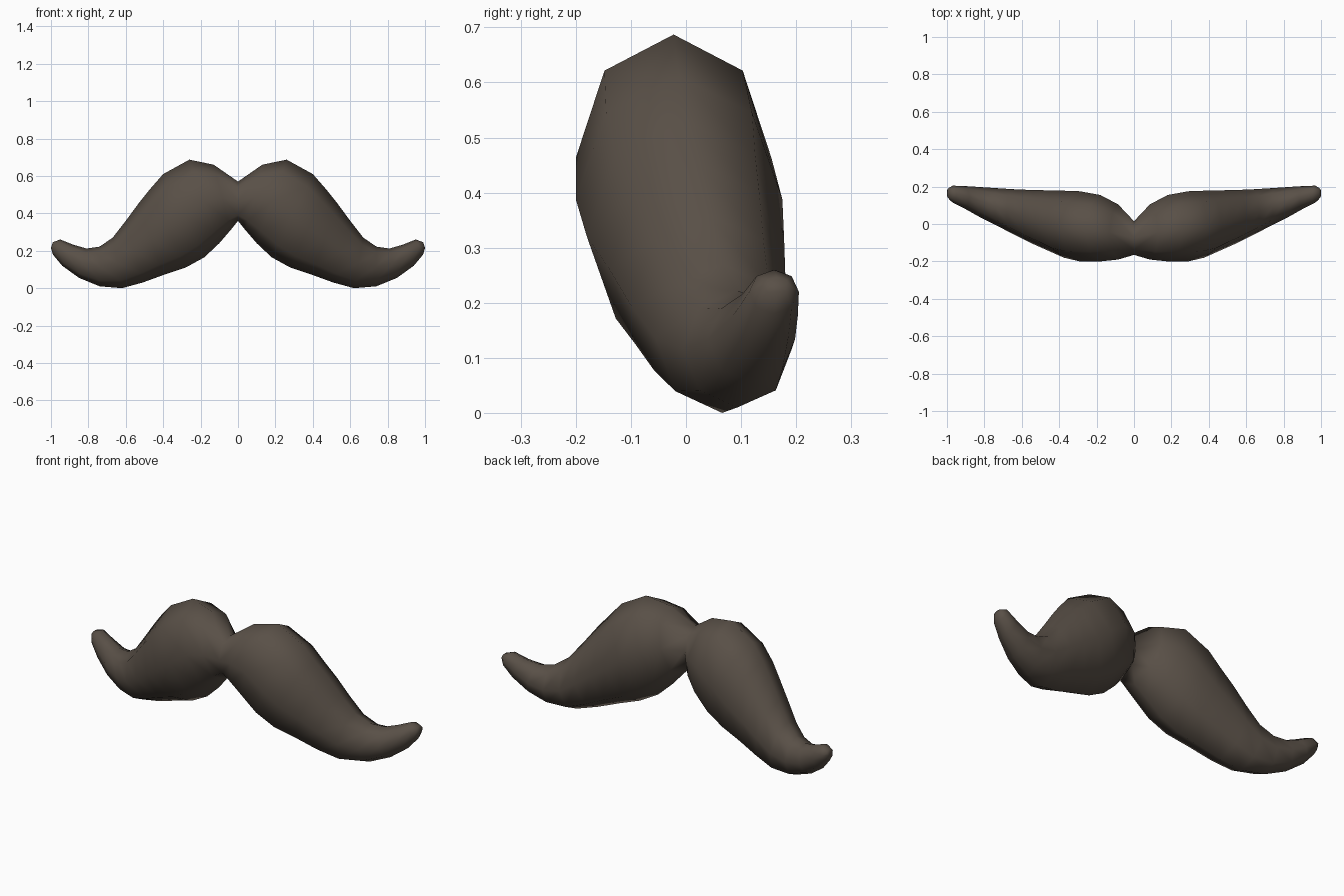
import bpy, bmesh
from math import sin, cos, pi

if "Cube" in bpy.data.objects:
    bpy.data.objects.remove(bpy.data.objects["Cube"])

# Cross-sections from centre to tip: top x, top z, bottom x, bottom z, front y, back y
RINGS = [
    (0.00, 0.57, 0.00, 0.36, -0.165, 0.015),
    (0.13, 0.66, 0.04, 0.31, -0.190, 0.105),
    (0.26, 0.687, 0.10, 0.24, -0.200, 0.155),
    (0.40, 0.61, 0.18, 0.165, -0.200, 0.175),
    (0.47, 0.53, 0.28, 0.11, -0.180, 0.178),
    (0.53, 0.455, 0.40, 0.07, -0.140, 0.180),
    (0.60, 0.36, 0.51, 0.03, -0.100, 0.182),
    (0.67, 0.27, 0.62, 0.00, -0.055, 0.186),
    (0.74, 0.222, 0.74, 0.01, -0.005, 0.192),
    (0.81, 0.212, 0.85, 0.055, 0.040, 0.198),
    (0.88, 0.232, 0.94, 0.12, 0.085, 0.203),
    (0.95, 0.26, 0.99, 0.18, 0.115, 0.205),
    (0.99, 0.246, 1.00, 0.215, 0.140, 0.190),
]
SIDES = 8

# One half, lofted through eight-sided rings
bm = bmesh.new()
loops = []
for tx, tz, bx, bz, yf, yb in RINGS:
    ring = []
    for i in range(SIDES):
        a = 2 * pi * i / SIDES
        t = (1 + cos(a)) / 2
        ring.append(bm.verts.new((bx + (tx - bx) * t,
                                  (yf + yb) / 2 + (yb - yf) / 2 * sin(a),
                                  bz + (tz - bz) * t)))
    loops.append(ring)
for r, s in zip(loops, loops[1:]):
    for i in range(SIDES):
        j = (i + 1) % SIDES
        bm.faces.new((r[i], r[j], s[j], s[i]))
bm.faces.new(loops[-1])
bmesh.ops.recalc_face_normals(bm, faces=bm.faces)
for f in bm.faces:
    f.smooth = True

mesh = bpy.data.meshes.new("moustache")
bm.to_mesh(mesh)
bm.free()
moustache = bpy.data.objects.new("moustache", mesh)
bpy.context.collection.objects.link(moustache)

# Other half, welded at the centre
mirror = moustache.modifiers.new("mirror", 'MIRROR')
mirror.use_clip = True

# Dark brown hair
mat = bpy.data.materials.new("dark_brown")
mat.diffuse_color = (0.10, 0.08, 0.063, 1)
mat.use_nodes = True
mat.node_tree.nodes["Principled BSDF"].inputs["Base Color"].default_value = mat.diffuse_color
mesh.materials.append(mat)
